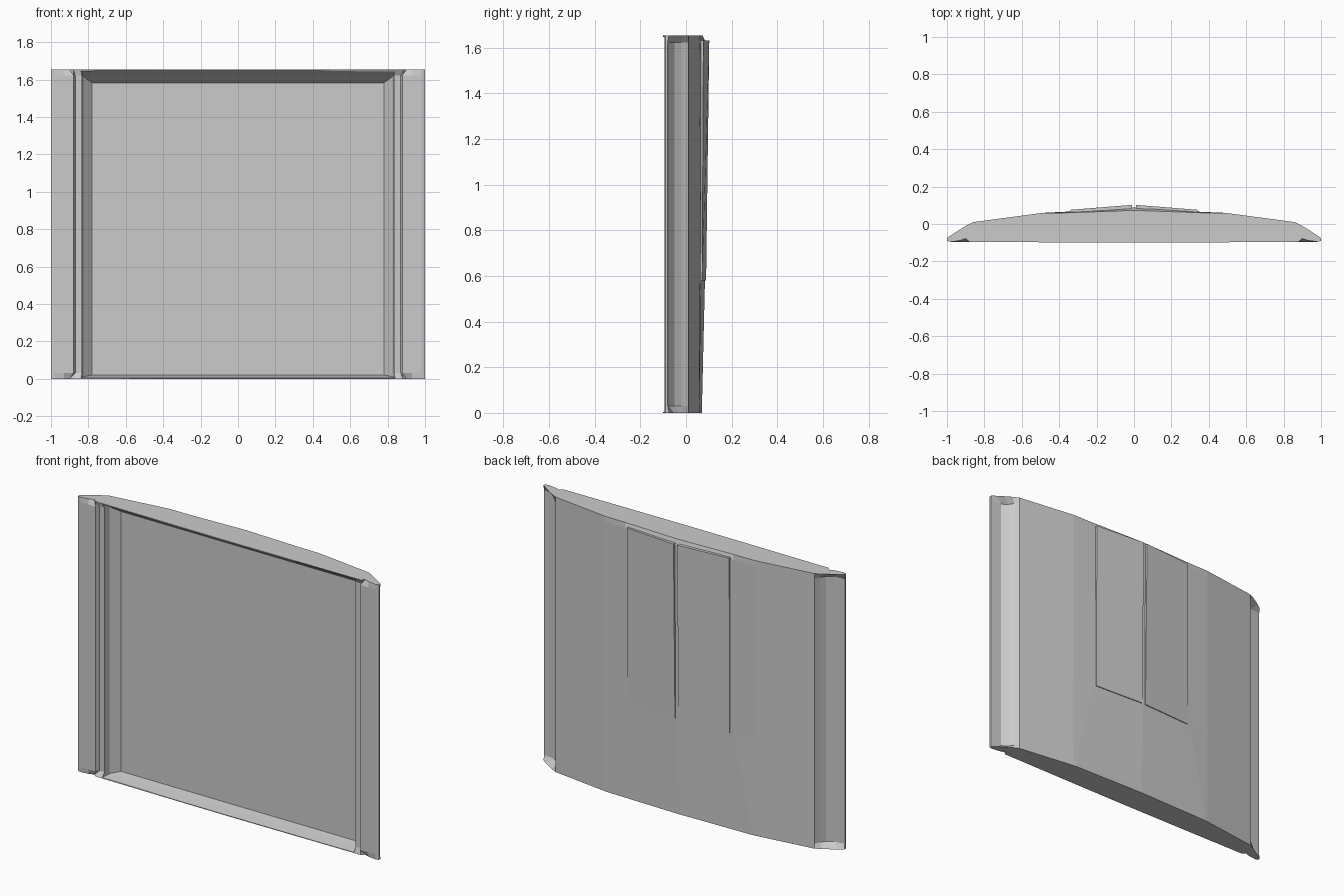
import bpy, bmesh

if "Cube" in bpy.data.objects:
    bpy.data.objects.remove(bpy.data.objects["Cube"])


def make_object(name, loops):
    """Loft closed loops into a capped solid."""
    bm = bmesh.new()
    rings = [[bm.verts.new(p) for p in loop] for loop in loops]
    n = len(rings[0])
    for a, b in zip(rings, rings[1:]):
        for i in range(n):
            j = (i + 1) % n
            bm.faces.new((a[i], a[j], b[j], b[i]))
    bm.faces.new(rings[0])
    bm.faces.new(rings[-1])
    bmesh.ops.recalc_face_normals(bm, faces=bm.faces)
    mesh = bpy.data.meshes.new(name)
    bm.to_mesh(mesh)
    bm.free()
    ob = bpy.data.objects.new(name, mesh)
    bpy.context.collection.objects.link(ob)
    return ob


def section(back, side, z):
    """Mirrored plan section: back centre, round the side, front centre."""
    half = back + side + [(0.45, -0.098), (0, -0.1)]
    loop = half + [(-x, y) for x, y in reversed(half[1:-1])]
    return [(x, y, z) for x, y in loop]


# Side edge outline: solid end caps, and the channelled length between them
cap = [(0.86, 0.01), (0.9, -0.01), (0.94, -0.035), (0.97, -0.055), (1, -0.075),
       (1, -0.09), (0.98, -0.095), (0.93, -0.088), (0.9, -0.078), (0.88, -0.095)]
channel = [(0.86, 0.01), (0.875, -0.02), (0.895, -0.05), (0.93, -0.075), (1, -0.08),
           (1, -0.09), (0.98, -0.095), (0.93, -0.095), (0.88, -0.095), (0.87, -0.075)]

# Back outline: shallow curve low down, central bulge above
low = [(0, 0.07), (0.48, 0.06), (0.5, 0.058)]
mid = [(0, 0.083), (0.36, 0.065), (0.5, 0.058)]
top = [(0, 0.088), (0.36, 0.064), (0.5, 0.058)]
lip = [(0, 0.073), (0.36, 0.06), (0.5, 0.058)]

# Main panel body
body = make_object("panel_body", [
    section(low, cap, 0), section(low, channel, 0.03), section(mid, channel, 0.58),
    section(top, channel, 1.622), section(lip, cap, 1.653)])

# Front recess with splayed jambs and sloping head
recess = make_object("recess_cutter", [
    [(-w, y, z0), (w, y, z0), (w, y, z1), (-w, y, z1)]
    for y, w, z0, z1 in [(-0.2, 0.84, 0.004, 1.647), (-0.096, 0.84, 0.004, 1.647),
                         (-0.04, 0.825, 0.012, 1.615), (0.004, 0.78, 0.02, 1.582)]])
recess.hide_render = True
recess.hide_viewport = True
cut = body.modifiers.new("recess", 'BOOLEAN')
cut.operation = 'DIFFERENCE'
cut.solver = 'EXACT'
cut.object = recess

# Pair of raised plates on the back, split by a centre groove
for side, s in (("left", -1), ("right", 1)):
    make_object("back_plate_" + side, [
        [(s * 0.012, 0.05, z), (s * 0.34, 0.05, z), (s * 0.34, yo, z), (s * 0.012, yi, z)]
        for z, yi, yo in [(0.58, 0.088, 0.071), (1.632, 0.102, 0.076)]])
